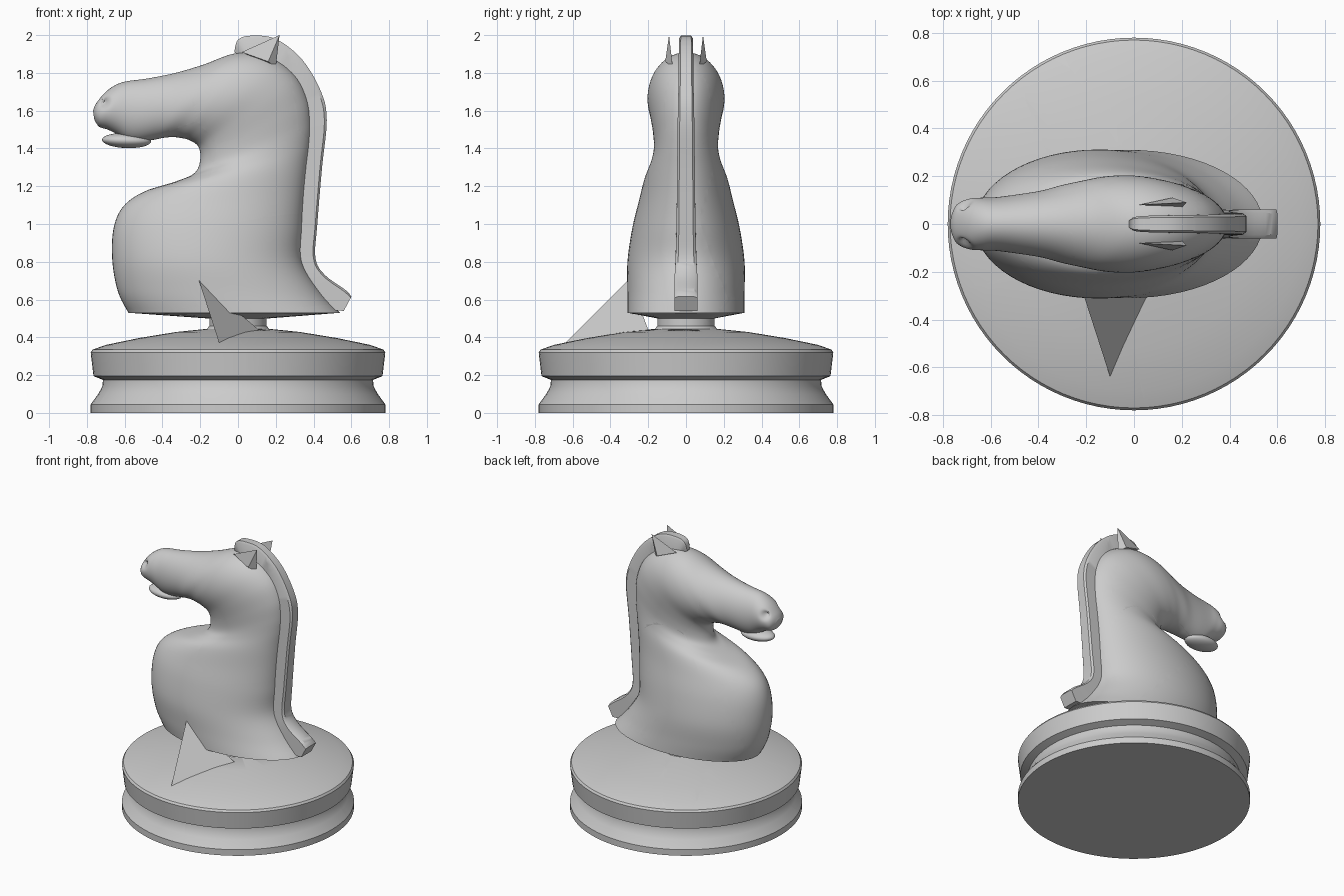
import bpy, bmesh, math
from mathutils import Vector

if "Cube" in bpy.data.objects:
    bpy.data.objects.remove(bpy.data.objects["Cube"])

# centres of the broken cells that split the piece
SEEDS = [Vector(s) for s in (
    (-.50, -.04, 1.62), (.03, -.04, 1.70), (.53, .02, 1.76), (-.40, -.08, 1.30),
    (.12, -.14, 1.20), (-.52, -.10, .95), (.20, -.20, .86), (.08, .30, 1.05),
    (-.25, .35, .72), (.42, -.36, .26), (.15, .50, .20), (-.58, .12, .22), (-.40, -.50, .14))]

CIRCLE = [(math.cos(a * math.tau / 64), math.sin(a * math.tau / 64)) for a in range(64)]
STRAP = [(-1, -1), (.85, -1), (1, -.75), (1, .75), (.85, 1), (-1, 1)]


def smooth_rings(rings, steps):
    """Catmull-Rom interpolation between rings."""
    out = []
    for i in range(len(rings) - 1):
        p0, p1, p2 = rings[max(i - 1, 0)], rings[i], rings[i + 1]
        p3 = rings[min(i + 2, len(rings) - 1)]
        for k in range(steps):
            t = k / steps
            out.append(tuple(.5 * (2 * b + (c - a) * t + (2 * a - 5 * b + 4 * c - d) * t * t
                                   + (3 * b - a - 3 * c + d) * t ** 3)
                             for a, b, c, d in zip(p0, p1, p2, p3)))
    return out + [rings[-1]]


def loft(rings, section):
    """Each ring: end point (x, z), opposite end point (x, z), half width in y."""
    bm = bmesh.new()
    loops = []
    for x0, z0, x1, z1, w in rings:
        cx, cz, hx, hz = (x0 + x1) / 2, (z0 + z1) / 2, (x1 - x0) / 2, (z1 - z0) / 2
        loops.append([bm.verts.new((cx + u * hx, v * w, cz + u * hz)) for u, v in section])
    n = len(section)
    for a, b in zip(loops, loops[1:]):
        for i in range(n):
            j = (i + 1) % n
            bm.faces.new((a[i], a[j], b[j], b[i]))
    bm.faces.new(loops[0])
    bm.faces.new(loops[-1])
    bmesh.ops.recalc_face_normals(bm, faces=bm.faces)
    return bm


def finish(bm, name, angle=35):
    bmesh.ops.recalc_face_normals(bm, faces=bm.faces)
    for f in bm.faces:
        f.smooth = True
    for e in bm.edges:
        e.smooth = e.calc_face_angle(0) < math.radians(angle)
    me = bpy.data.meshes.new(name)
    bm.to_mesh(me)
    bm.free()
    ob = bpy.data.objects.new(name, me)
    bpy.context.collection.objects.link(ob)
    return ob


def fracture(bm, name):
    """Cut a closed solid into one capped piece per cell."""
    for i, s in enumerate(SEEDS):
        piece = bm.copy()
        for j, o in enumerate(SEEDS):
            if i == j or not piece.verts:
                continue
            bmesh.ops.bisect_plane(piece, geom=piece.verts[:] + piece.edges[:] + piece.faces[:],
                                   dist=1e-5, plane_co=(s + o) / 2, plane_no=o - s, clear_outer=True)
            rim = [e for e in piece.edges if e.is_boundary]
            if rim:
                bmesh.ops.holes_fill(piece, edges=rim, sides=0)
        if piece.faces:
            finish(piece, f"{name}_piece_{i + 1}")
        else:
            piece.free()
    bm.free()


# turned base with waist and short stem
base = [(.78, 0), (.78, .045), (.74, .10), (.718, .14), (.715, .175), (.765, .195), (.78, .32),
        (.77, .335), (.70, .36), (.52, .397), (.33, .428), (.165, .445), (.152, .46), (.152, .505)]
CIRCLE_BASE = [(math.cos(a * math.tau / 96), math.sin(a * math.tau / 96)) for a in range(96)]
fracture(loft([(-r, z, r, z, r) for r, z in base], CIRCLE_BASE), "base")

# chest, neck and head as one loft bending forward
body = [(.54, .53, -.58, .53, .31), (.44, .64, -.635, .64, .31), (.345, .80, -.665, .80, .31),
        (.345, .98, -.66, .97, .285), (.355, 1.15, -.61, 1.09, .25), (.37, 1.30, -.50, 1.17, .22),
        (.385, 1.42, -.33, 1.225, .185), (.39, 1.53, -.23, 1.27, .17), (.375, 1.65, -.20, 1.34, .175),
        (.32, 1.77, -.21, 1.41, .19), (.22, 1.86, -.26, 1.445, .203), (.10, 1.905, -.30, 1.455, .20),
        (-.03, 1.90, -.34, 1.46, .185), (-.18, 1.845, -.39, 1.457, .165), (-.33, 1.80, -.44, 1.447, .14),
        (-.48, 1.77, -.52, 1.435, .122), (-.58, 1.757, -.58, 1.44, .112), (-.64, 1.74, -.64, 1.475, .11),
        (-.70, 1.70, -.69, 1.50, .105), (-.75, 1.64, -.735, 1.515, .08), (-.768, 1.60, -.76, 1.55, .035)]
bm = loft([(.16, .50, -.16, .50, .15)] + smooth_rings(body, 6), CIRCLE)
for v in bm.verts:  # nostril hollows
    for side in (-1, 1):
        d = (v.co - Vector((-.71, side * .09, 1.645))).length
        v.co.y -= side * .035 * math.exp(-(d / .025) ** 2)
fracture(bm, "body")

# lower lip below the open mouth
bm = bmesh.new()
bmesh.ops.create_uvsphere(bm, u_segments=32, v_segments=16, radius=1)
for v in bm.verts:
    v.co = Vector((v.co.x * .13 - .59, v.co.y * .08, v.co.z * .04 + 1.442 - v.co.x * .004))
finish(bm, "lower_lip")

# mane strap down the back, ending in a foot
mane = [(.06, 1.86, -.02, 1.91, .02), (.08, 1.82, 0, 1.975, .03), (.10, 1.82, .07, 1.997, .035),
        (.13, 1.80, .20, 1.98, .037), (.20, 1.72, .34, 1.87, .039), (.26, 1.62, .44, 1.70, .041),
        (.30, 1.50, .47, 1.55, .044), (.30, 1.30, .445, 1.30, .047), (.28, 1.05, .42, 1.0, .05),
        (.26, .85, .41, .82, .055), (.30, .70, .46, .73, .06), (.45, .56, .57, .65, .06),
        (.56, .54, .60, .615, .06)]
fracture(loft(smooth_rings(mane, 5), STRAP), "mane")


def solid(name, points):
    """Flat-faced sliver from its corner points."""
    bm = bmesh.new()
    for p in points:
        bm.verts.new(p)
    bmesh.ops.convex_hull(bm, input=bm.verts)
    finish(bm, name, 1)


# thin pointed ears
for side, label in ((-1, "right"), (1, "left")):
    solid(label + "_ear", [(.02, side * .08, 1.91), (.20, side * .07, 1.83),
                           (.16, side * .11, 1.86), (.22, side * .09, 2.0)])

# sharp splinter leaning from the body to the base
solid("splinter", [(-.21, -.30, .71), (-.10, -.64, .37), (.11, -.20, .44), (-.05, -.29, .54)])
